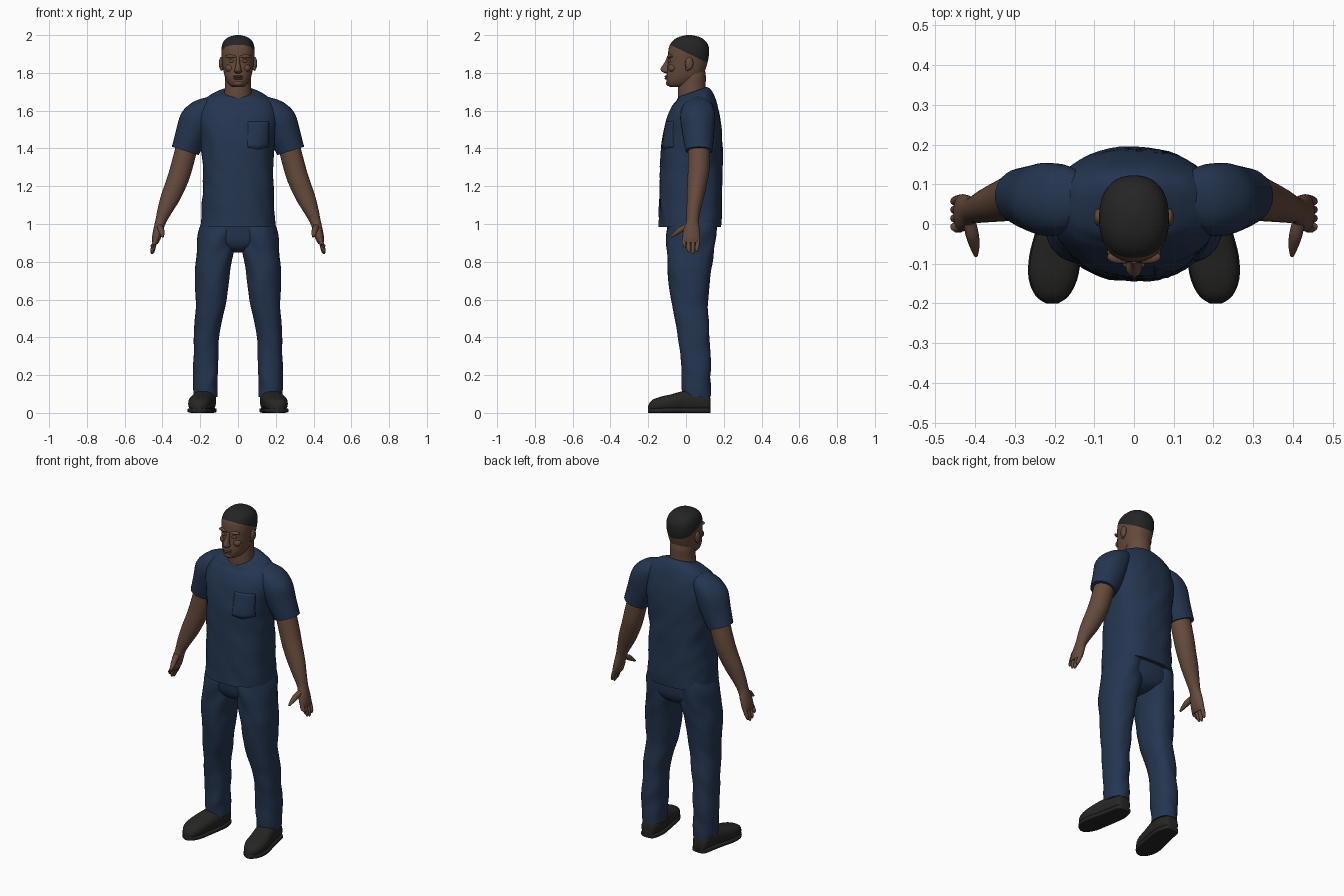
import bpy, bmesh, math
from mathutils import Vector, noise

if "Cube" in bpy.data.objects:
    bpy.data.objects.remove(bpy.data.objects["Cube"])


def material(name, rgb):
    m = bpy.data.materials.new(name)
    m.use_nodes = True
    m.diffuse_color = (*rgb, 1)
    m.node_tree.nodes["Principled BSDF"].inputs["Base Color"].default_value = (*rgb, 1)
    return m


NAVY = material("navy cloth", (0.018, 0.036, 0.08))
SKIN = material("brown skin", (0.13, 0.068, 0.045))
HAIR = material("black hair", (0.018, 0.018, 0.018))
SHOE = material("black leather", (0.019, 0.019, 0.018))
X, Y, Z = Vector((1, 0, 0)), Vector((0, 1, 0)), Vector((0, 0, 1))


def finish(name, bm, mats, mirror=False):
    """Turn a bmesh into a smooth object with sharp rims."""
    bmesh.ops.recalc_face_normals(bm, faces=bm.faces)
    for f in bm.faces:
        f.smooth = True
    for e in bm.edges:
        e.smooth = e.calc_face_angle(0) < 0.8
    me = bpy.data.meshes.new(name)
    bm.to_mesh(me)
    bm.free()
    for m in mats:
        me.materials.append(m)
    ob = bpy.data.objects.new(name, me)
    bpy.context.scene.collection.objects.link(ob)
    if mirror:
        ob.modifiers.new("Mirror", 'MIRROR').use_mirror_merge = False
    return ob


def spline(a, b, c, d, t):
    return 0.5 * (2*b + (c - a)*t + (2*a - 5*b + 4*c - d)*t*t + (3*b - a - 3*c + d)*t**3)


def loft_mesh(bm, rings, u=X, v=Y, n=2.0, sides=28, steps=4, folds=0.0):
    """Skin smooth rings: centre x, y, z, radius along u, along v, optional lift in z."""
    rings = [(*r, 0.0)[:6] for r in rings]
    pad = [rings[0], *rings, rings[-1]]
    fine = [[spline(*q, s / steps) for q in zip(*pad[i:i + 4])]
            for i in range(len(rings) - 1) for s in range(steps)] + [rings[-1]]
    loops = []
    for x, y, z, ru, rv, lift in fine:
        loop = []
        for k in range(sides):
            a = math.tau * k / sides
            c, s = math.cos(a), math.sin(a)
            c = math.copysign(abs(c) ** (2 / n), c)
            s = math.copysign(abs(s) ** (2 / n), s)
            off = u * (ru * c) + v * (rv * s) + Z * (lift * s)
            p = Vector((x, y, z)) + off
            if folds:
                p += off * folds * noise.noise(Vector((p.x * 12, p.y * 9, p.z * 11 + p.x * 14)))
            loop.append(bm.verts.new(p))
        loops.append(loop)
    for a, b in zip(loops, loops[1:]):
        for k in range(sides):
            j = (k + 1) % sides
            bm.faces.new((a[k], a[j], b[j], b[k]))
    bm.faces.new(loops[0])
    bm.faces.new(loops[-1])


def loft(name, rings, mat, mirror=False, **kw):
    bm = bmesh.new()
    loft_mesh(bm, rings, **kw)
    return finish(name, bm, [mat], mirror)


def levels(rows):
    """Rows of height, half width, front y, back y, lift to rings."""
    return [(0, (f + b) / 2, z, w, (b - f) / 2, *lift) for z, w, f, b, *lift in rows]


def blob(name, at, size, mat, mirror=False):
    bm = bmesh.new()
    bmesh.ops.create_uvsphere(bm, u_segments=16, v_segments=10, radius=1)
    for p in bm.verts:
        p.co = Vector(at) + p.co * Vector(size)
    return finish(name, bm, [mat], mirror)


# Shirt body, sleeves and breast pocket
shirt = loft("shirt", levels([
    (0.985, .198, -.143, .188), (1.05, .194, -.142, .19), (1.2, .187, -.14, .192),
    (1.35, .189, -.133, .192), (1.45, .198, -.127, .192), (1.55, .208, -.105, .184),
    (1.62, .203, -.075, .168), (1.665, .17, -.052, .147, .015),
    (1.69, .125, -.044, .127, .024), (1.70, .09, -.037, .11, .026)]),
    NAVY, n=2.35, sides=48, steps=6, folds=.045)
SLANT = Vector((.95, 0, .3))
loft("sleeves", [(.13, .065, 1.665, .03, .045), (.17, .063, 1.625, .07, .08),
                 (.213, .063, 1.56, .09, .093), (.248, .066, 1.47, .083, .085),
                 (.28, .07, 1.387, .074, .072)],
     NAVY, True, u=SLANT, steps=6, folds=.05)

bm = bmesh.new()
bmesh.ops.create_grid(bm, x_segments=10, y_segments=10, size=1)
for p in bm.verts:
    point = .012 * (1 - abs(p.co.x)) * (p.co.y < -.99)
    p.co = Vector((.108 + .056 * p.co.x, -.3, 1.475 + .068 * p.co.y - point))
pocket = finish("breast_pocket", bm, [NAVY])
wrap = pocket.modifiers.new("Wrap", 'SHRINKWRAP')
wrap.target = shirt
wrap.wrap_method = 'PROJECT'
wrap.use_project_y = True
wrap.offset = 0.002
pocket.modifiers.new("Thickness", 'SOLIDIFY').thickness = 0.006

# Trousers
loft("trouser_seat", levels([(1.04, .178, -.11, .16), (.97, .2, -.1, .163), (.91, .19, -.092, .155),
                             (.87, .1, -.07, .13), (.85, .03, -.03, .09)]),
     NAVY, n=2.4, sides=40)
loft("trouser_legs", [(.098, .03, 1.03, .085, .125), (.106, .03, .95, .103, .129),
                      (.126, .02, .8, .096, .12), (.143, .018, .6, .083, .098),
                      (.162, .038, .43, .069, .085), (.17, .052, .27, .065, .079),
                      (.172, .053, .17, .064, .079), (.17, .055, .085, .061, .076)],
     NAVY, True, n=2.25, steps=9, sides=36, folds=.09)

# Shoes and soles: y, centre x, half width, height
LAST = [(.131, .172, .02, .06), (.12, .172, .042, .095), (.06, .172, .056, .118),
        (-.01, .183, .06, .116), (-.08, .198, .063, .098), (-.14, .204, .058, .084),
        (-.182, .206, .038, .066), (-.2, .206, .012, .04)]
loft("shoes", [(x, y, h / 2 + .004, w, h / 2 - .004) for y, x, w, h in LAST],
     SHOE, True, v=Z, n=2.6)
loft("shoe_soles", [(x, y, .013, w + .003, .013) for y, x, w, h in LAST],
     SHOE, True, v=Z, n=5)

# Arms with palms, fingers and thumbs
loft("arms", [(.265, .07, 1.43, .058, .058), (.302, .067, 1.29, .058, .057),
              (.325, .06, 1.22, .056, .053), (.358, .05, 1.14, .051, .045),
              (.388, .04, 1.07, .039, .037), (.409, .035, 1.015, .029, .033),
              (.422, .03, .97, .026, .043), (.433, .028, .925, .023, .047),
              (.44, .028, .898, .015, .042)],
     SKIN, True, u=SLANT)
bm = bmesh.new()
for i, tip in enumerate((.872, .848, .84, .853)):
    y = -.008 + .024 * i
    loft_mesh(bm, [(.434, y, .925, .011, .011), (.443, y - .003, .895, .0125, .0115),
                   (.452, y * .9, tip + .015, .011, .0105), (.455, y * .9, tip, .004, .004)],
              sides=10)
loft_mesh(bm, [(.415, .01, .99, .016, .014), (.408, -.025, .972, .017, .017),
               (.402, -.055, .95, .013, .012), (.398, -.08, .932, .005, .005)],
          v=Vector((0, .6, -.75)), sides=10)
finish("fingers", bm, [SKIN], True)

# Neck and head, with the hair cut along a sloping line
loft("neck", levels([(1.62, .08, -.04, .115), (1.68, .074, -.043, .108), (1.73, .069, -.042, .104),
                     (1.78, .068, -.03, .105), (1.82, .06, -.02, .1)]), SKIN)
bm = bmesh.new()
loft_mesh(bm, levels([
    (1.725, .026, -.085, -.015), (1.738, .047, -.099, .03), (1.77, .066, -.104, .078),
    (1.81, .077, -.1, .1), (1.86, .084, -.096, .115), (1.9, .088, -.095, .122),
    (1.94, .086, -.089, .12), (1.97, .074, -.07, .102), (1.99, .048, -.038, .072),
    (2.0, .012, .005, .03)]), n=2.3, sides=40, steps=5)
start, across = Vector((0, 0, 1.908)), Vector((0, .48, 1))
bmesh.ops.bisect_plane(bm, geom=bm.verts[:] + bm.edges[:] + bm.faces[:],
                       plane_co=start, plane_no=across)
for f in bm.faces:
    f.material_index = int((f.calc_center_median() - start).dot(across) > 0)
finish("head", bm, [SKIN, HAIR])

# Face details
loft("nose", [(0, -.092, 1.885, .009, .008), (0, -.1, 1.855, .01, .014),
              (0, -.108, 1.825, .016, .025), (0, -.106, 1.808, .021, .024),
              (0, -.098, 1.798, .012, .01)], SKIN, sides=16)
blob("brows", (.034, -.083, 1.887), (.034, .017, .01), SKIN, True)
blob("eyelids", (.033, -.084, 1.862), (.017, .013, .009), SKIN, True)
blob("cheeks", (.042, -.07, 1.825), (.026, .024, .022), SKIN, True)
blob("upper_lip", (0, -.1, 1.781), (.028, .015, .006), SKIN)
blob("lower_lip", (0, -.1, 1.77), (.024, .014, .006), SKIN)
blob("chin", (0, -.09, 1.745), (.03, .016, .015), SKIN)
blob("ears", (.09, .017, 1.85), (.011, .022, .034), SKIN, True)
blob("ear_lobes", (.087, .008, 1.825), (.008, .012, .014), SKIN, True)
